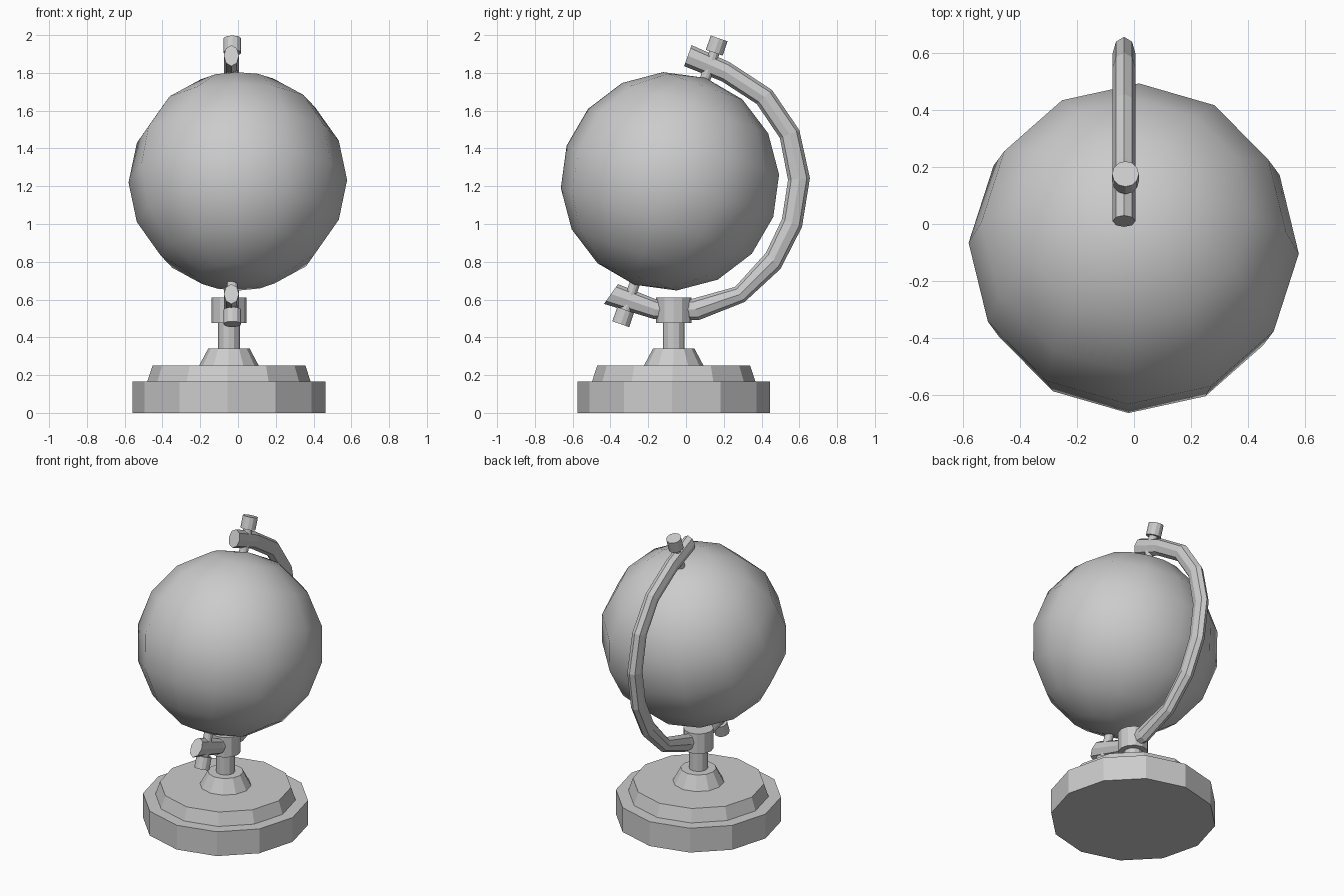
import bpy, bmesh, math
from mathutils import Vector, Matrix

if "Cube" in bpy.data.objects:
    bpy.data.objects.remove(bpy.data.objects["Cube"])

CENTRE = Vector((-0.001, -0.085, 1.226))   # globe centre
TILT = Matrix.Rotation(math.radians(-19), 4, 'X')
SPIN = Matrix.Rotation(math.radians(-2), 4, 'Z')


def finish(name, bm, smooth=False):
    bmesh.ops.recalc_face_normals(bm, faces=bm.faces[:])
    for f in bm.faces:
        f.smooth = smooth
    me = bpy.data.meshes.new(name)
    bm.to_mesh(me)
    bm.free()
    ob = bpy.data.objects.new(name, me)
    bpy.context.collection.objects.link(ob)
    return ob


def loft(name, rings):
    """Skin a list of point rings and cap both ends."""
    bm = bmesh.new()
    loops = [[bm.verts.new(p) for p in ring] for ring in rings]
    n = len(loops[0])
    for a, b in zip(loops, loops[1:]):
        for i in range(n):
            j = (i + 1) % n
            bm.faces.new((a[i], a[j], b[j], b[i]))
    bm.faces.new(loops[0])
    bm.faces.new(loops[-1])
    return finish(name, bm)


def turned(name, profile, matrix, sides=12):
    """Closed turned part from (radius, height) pairs."""
    return loft(name, [[matrix @ Vector((r * math.cos(math.tau * i / sides),
                                         r * math.sin(math.tau * i / sides), z))
                        for i in range(sides)] for r, z in profile])


# Globe, tilted on its axis
bm = bmesh.new()
bmesh.ops.create_uvsphere(bm, u_segments=12, v_segments=8, radius=0.579,
                          matrix=Matrix.Translation(CENTRE) @ TILT @ SPIN)
finish("globe", bm, smooth=True)

# Stepped base, post and collar
stand = Matrix.Translation((-0.048, -0.065, 0)) @ Matrix.Rotation(math.radians(-1), 4, 'Z')
turned("base", [(0.51, 0), (0.51, 0.165), (0.433, 0.165), (0.405, 0.25),
                (0.158, 0.25), (0.11, 0.34), (0.058, 0.34), (0.058, 0.48)], stand)
turned("collar", [(0.093, 0.475), (0.093, 0.61)], stand)

# Curved arm: outer and inner edge points in the side plane (y, z)
outer = [(.03, 1.947), (.23, 1.857), (.455, 1.71), (.6, 1.497), (.656, 1.243), (.614, .984),
         (.5, .762), (.31, .587), (.07, .492), (-.17, .497), (-.434, .577)]
inner = [(-.01, 1.836), (.19, 1.755), (.375, 1.635), (.497, 1.455), (.54, 1.233), (.508, 1.026),
         (.423, .847), (.26, .667), (.03, .603), (-.155, .6), (-.36, .682)]
rings = []
for o, i in zip(outer, inner):
    po, pi = Vector((-0.035, *o)), Vector((-0.035, *i))
    mid, half = (po + pi) / 2, (po - pi) / 2
    rings.append([mid + half * math.cos(math.tau * k / 8)
                  + Vector((0.04 * math.sin(math.tau * k / 8), 0, 0)) for k in range(8)])
loft("arm", rings)

# Axis pins with knobs at both poles
for end, flip in (("top", 0), ("bottom", math.pi)):
    m = (Matrix.Translation((-0.03, CENTRE.y, CENTRE.z)) @ TILT
         @ Matrix.Rotation(flip, 4, 'X'))
    turned(end + "_pin", [(0.028, 0.55), (0.028, 0.72), (0.047, 0.72), (0.047, 0.8)], m)
